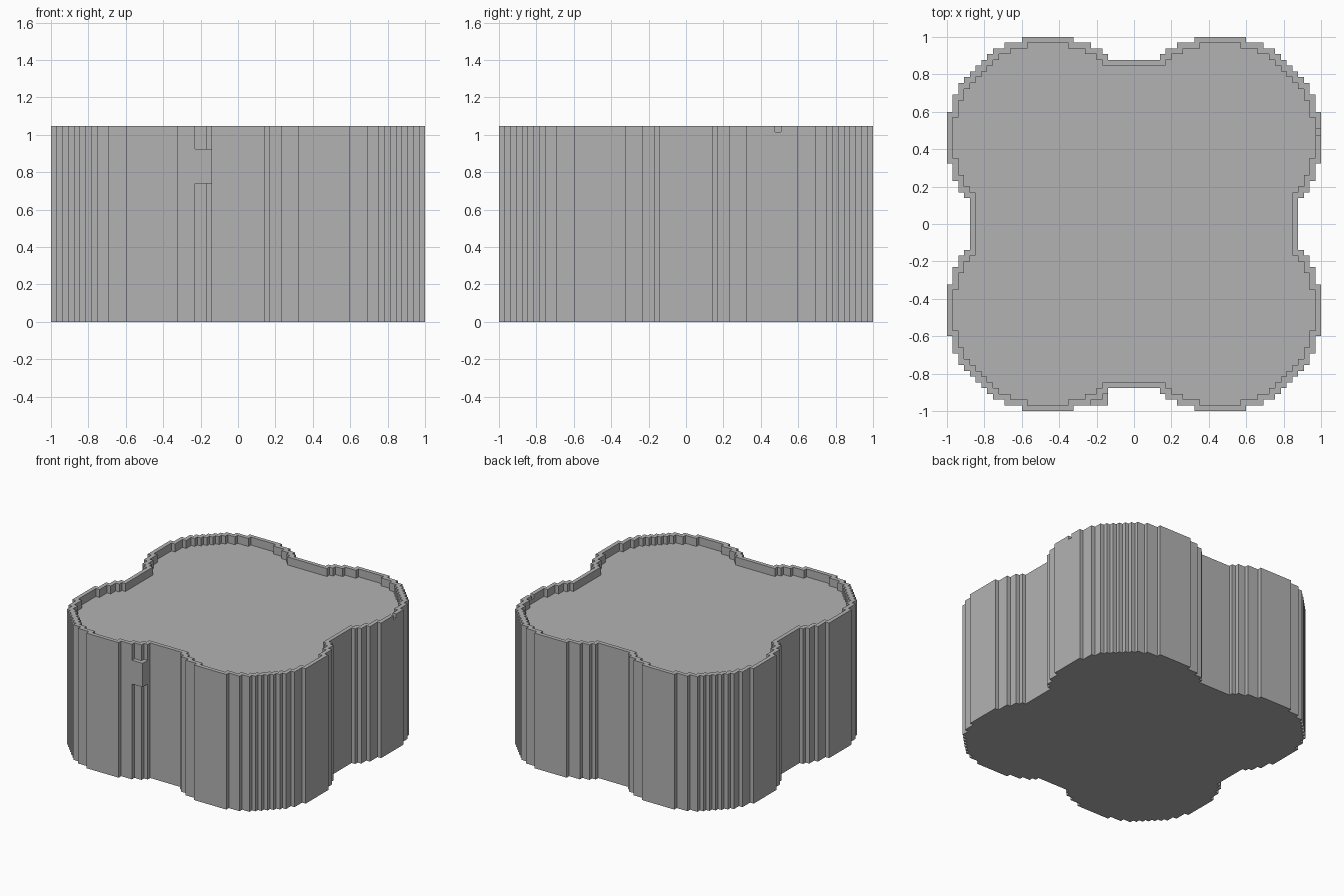
import bpy
import bmesh
from mathutils import Vector

if "Cube" in bpy.data.objects:
    bpy.data.objects.remove(bpy.data.objects["Cube"], do_unlink=True)

U = 2 / 65          # one grid step
TOP, FLOOR = 34, 32  # rim height and sunken floor height, in steps

grey = bpy.data.materials.new("plain grey")
grey.use_nodes = True
colour = (0.45, 0.45, 0.45, 1)
grey.diffuse_color = colour
grey.node_tree.nodes["Principled BSDF"].inputs["Base Color"].default_value = colour


def make_object(name, bm):
    bmesh.ops.recalc_face_normals(bm, faces=bm.faces)
    mesh = bpy.data.meshes.new(name)
    bm.to_mesh(mesh)
    bm.free()
    mesh.materials.append(grey)
    obj = bpy.data.objects.new(name, mesh)
    bpy.context.collection.objects.link(obj)
    return obj


def box(name, low, high):
    bm = bmesh.new()
    bmesh.ops.create_cube(bm, size=1)
    low, high = Vector(low) * U, Vector(high) * U
    for v in bm.verts:
        v.co = (low + high) / 2 + v.co * (high - low)
    return make_object(name, bm)


def stepped_outline():
    """Four-lobed staircase outline, counter-clockwise."""
    octant = []
    for i, x in enumerate([4.5, 5.5, 7.5, 10.5, 19.5, 22.5, 24.5, 25.5, 26.5, 27.5]):
        y = 32.5 - abs(4 - i)
        octant.append((x, y))
        if x < 27.5:
            octant.append((x, 32.5 - abs(3 - i)))
    quarter = octant + [(y, x) for x, y in reversed(octant[:-1])]
    points = []
    for _ in range(4):
        points += quarter
        quarter = [(y, -x) for x, y in quarter]
    return [Vector(p) for p in reversed(points)]


def inset(points, amount):
    """Move every right-angled corner inwards by the same amount."""
    result = []
    for i, p in enumerate(points):
        before = (p - points[i - 1]).normalized()
        after = (points[(i + 1) % len(points)] - p).normalized()
        shift = Vector((-before.y - after.y, before.x + after.x))
        result.append(p + shift * amount)
    return result


# Body with raised rim and sunken floor
outer = stepped_outline()
inner = inset(outer, 1)
bm = bmesh.new()
loops = [[bm.verts.new((p.x * U, p.y * U, z * U)) for p in ring]
         for ring, z in ((outer, 0), (outer, TOP), (inner, TOP), (inner, FLOOR))]
for a, b in zip(loops, loops[1:]):
    for i in range(len(a)):
        j = (i + 1) % len(a)
        bm.faces.new((a[i], a[j], b[j], b[i]))
bm.faces.new(loops[0][::-1])
bm.faces.new(loops[-1])
body = make_object("lobed_body", bm)

# Small chip in the rim
cutter = box("rim_chip_cutter", (31.5, 15.5, TOP - 1), (34, 16.5, TOP + 1))
cutter.hide_render = True
chip = body.modifiers.new("rim chip", "BOOLEAN")
chip.operation = "DIFFERENCE"
chip.solver = "EXACT"
chip.object = cutter
bpy.context.view_layer.objects.active = body
bpy.ops.object.modifier_apply(modifier=chip.name)
bpy.data.objects.remove(cutter, do_unlink=True)

# Block filling the stepped corner on the front
box("front_block", (-7.5, -31.5, 24), (-4.5, -28.5, 30))
